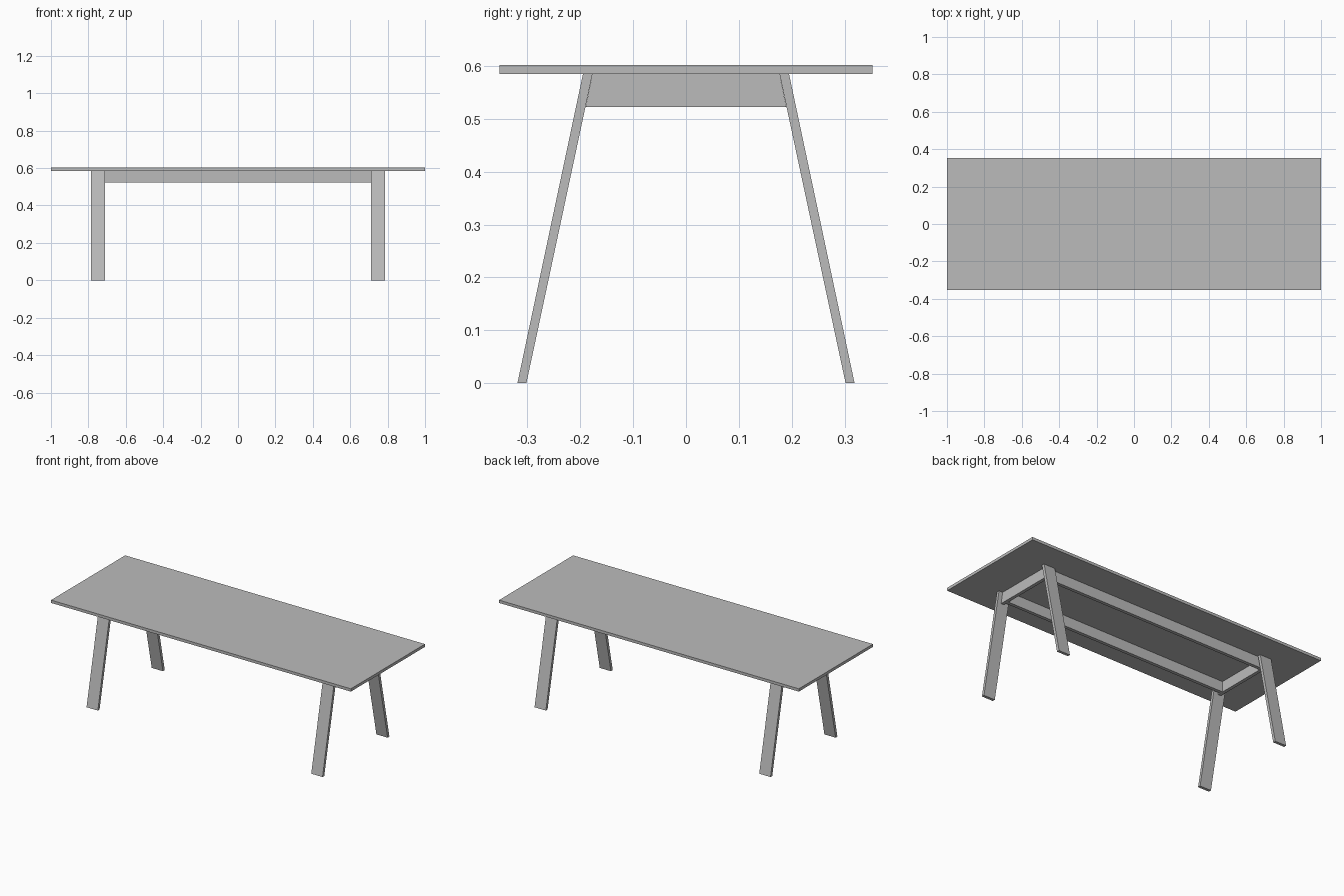
import bpy

cube = bpy.data.objects.get("Cube")
if cube:
    bpy.data.objects.remove(cube, do_unlink=True)

grey = bpy.data.materials.new("plain grey")
grey.use_nodes = True
colour = (0.5, 0.5, 0.5, 1)
grey.diffuse_color = colour
grey.node_tree.nodes["Principled BSDF"].inputs["Base Color"].default_value = colour

TOP, UNDER, RAIL_BOTTOM = 0.602, 0.585, 0.522
LEG_IN, LEG_OUT = 0.712, 0.787


def extrude_x(name, profile, x0, x1):
    """Solid made by sweeping a (y, z) outline from x0 to x1."""
    n = len(profile)
    verts = [(x, y, z) for x in (x0, x1) for y, z in profile]
    faces = [tuple(reversed(range(n))), tuple(range(n, 2 * n))]
    faces += [(i, (i + 1) % n, (i + 1) % n + n, i + n) for i in range(n)]
    mesh = bpy.data.meshes.new(name)
    mesh.from_pydata(verts, [], faces)
    mesh.materials.append(grey)
    obj = bpy.data.objects.new(name, mesh)
    bpy.context.collection.objects.link(obj)
    return obj


def box_outline(y0, y1, z0, z1):
    return [(y0, z0), (y1, z0), (y1, z1), (y0, z1)]


def mirrored(profile):
    return [(-y, z) for y, z in reversed(profile)]


# Table top
extrude_x("table_top", box_outline(-0.353, 0.353, UNDER, TOP), -1, 1)

# Splayed legs, long rails and end rails
leg = [(0.302, 0), (0.319, 0), (0.195, UNDER), (0.177, UNDER)]
rail = box_outline(0.153, 0.173, RAIL_BOTTOM, UNDER)
end_rail = [(-0.19, RAIL_BOTTOM), (0.19, RAIL_BOTTOM), (0.177, UNDER), (-0.177, UNDER)]

for depth, shape in (("back", lambda p: p), ("front", mirrored)):
    extrude_x(depth + "_left_leg", shape(leg), LEG_IN, LEG_OUT)
    extrude_x(depth + "_right_leg", shape(leg), -LEG_OUT, -LEG_IN)
    extrude_x(depth + "_long_rail", shape(rail), -0.742, 0.742)

extrude_x("left_end_rail", end_rail, 0.742, 0.762)
extrude_x("right_end_rail", end_rail, -0.762, -0.742)
